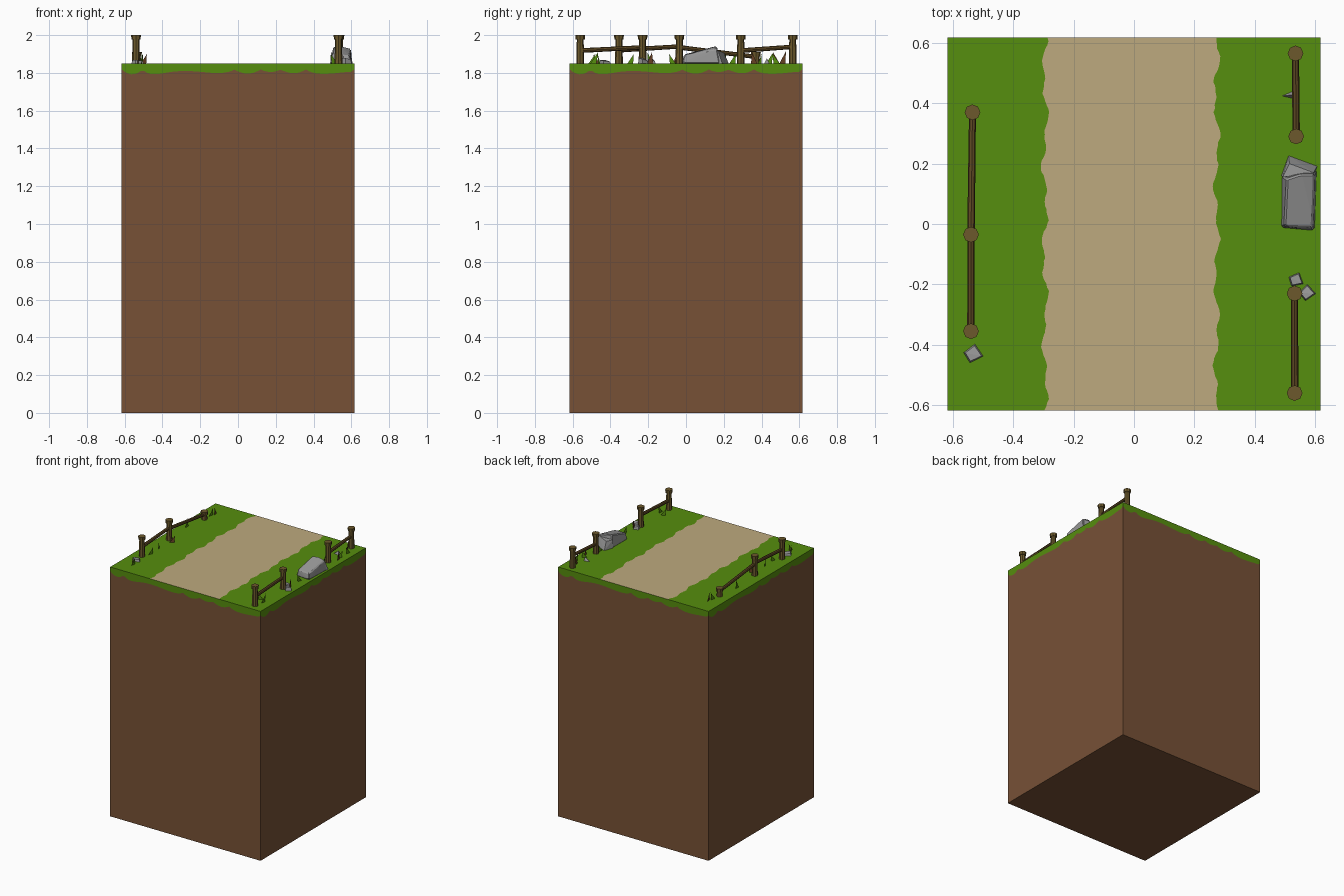
import bpy, bmesh, math, random
from mathutils import Vector

if "Cube" in bpy.data.objects:
    bpy.data.objects.remove(bpy.data.objects["Cube"])

random.seed(4)
H, TOP = 0.617, 1.85


def mat(name, r, g, b):
    m = bpy.data.materials.new(name)
    m.diffuse_color = [((c / 255 + 0.055) / 1.055) ** 2.4 if c > 10 else c / 255 / 12.92
                       for c in (r, g, b)] + [1]
    m.use_nodes = True
    m.node_tree.nodes["Principled BSDF"].inputs["Base Color"].default_value = m.diffuse_color
    return m


DIRT = mat("dirt brown", 119, 81, 54)
GRASS = mat("grass green", 86, 142, 14)
SAND = mat("path sand", 190, 170, 126)
WOOD = mat("post wood", 108, 89, 44)
RAIL = mat("rail wood", 94, 72, 35)
STONE = mat("stone grey", 152, 152, 152)
BLADE = mat("dry blade brown", 105, 66, 36)


def finish(name, bm, *mats):
    me = bpy.data.meshes.new(name)
    bm.to_mesh(me)
    bm.free()
    for m in mats:
        me.materials.append(m)
    ob = bpy.data.objects.new(name, me)
    bpy.context.collection.objects.link(ob)
    return ob


# soil block with a scalloped grass fringe around the top
def lobes(t):
    w = 0.5 * t + 0.06 * math.sin(3.1 * t * math.pi)
    return TOP - 0.03 - 0.03 * abs(math.sin(math.pi * w * 11)) ** 0.7 * (0.75 + 0.25 * math.sin(17 * t))


N = 72
corners = [Vector((-H, -H)), Vector((H, -H)), Vector((H, H)), Vector((-H, H))]
bm = bmesh.new()
rings = []
for s in range(4):
    a, b = corners[s], corners[(s + 1) % 4]
    for i in range(N):
        p = a.lerp(b, i / N)
        rings.append([bm.verts.new((p.x, p.y, z)) for z in (0, lobes(i / N), TOP)])
for i, r in enumerate(rings):
    q = rings[(i + 1) % len(rings)]
    for k in range(2):
        f = bm.faces.new((r[k], q[k], q[k + 1], r[k + 1]))
        f.material_index = k
bm.faces.new([r[0] for r in reversed(rings)])
finish("soil_block", bm, DIRT, GRASS)

# top surface: grass, path with ragged edges, grass
def ragged(y, phase):
    return 0.007 * math.sin(21 * y + phase) + 0.006 * math.sin(53 * y + 2 * phase) + random.uniform(-.002, .002)


bm = bmesh.new()
rows = []
for i in range(101):
    y = -H + 2 * H * i / 100
    xs = (-H, -0.295 + ragged(y, 0.5), 0.274 + ragged(y, 2.2), H)
    rows.append([bm.verts.new((x, y, TOP)) for x in xs])
for a, b in zip(rows, rows[1:]):
    for k in range(3):
        f = bm.faces.new((a[k], a[k + 1], b[k + 1], b[k]))
        f.material_index = int(k == 1)
finish("ground_top", bm, GRASS, SAND)


# octagonal tapered bar between two points
def bar(name, p, q, r1, r2, m, sides=8):
    p, q = Vector(p), Vector(q)
    d = q - p
    bm = bmesh.new()
    bmesh.ops.create_cone(bm, cap_ends=True, segments=sides, radius1=r1, radius2=r2, depth=d.length)
    bm.transform(d.to_track_quat('Z', 'Y').to_matrix().to_4x4())
    bmesh.ops.translate(bm, vec=(p + q) / 2, verts=bm.verts)
    return finish(name, bm, m)


def post(x, y, top=2.0):
    bar("fence_post", (x, y, TOP - 0.001), (x, y, top - 0.02), 0.021, 0.018, WOOD)
    bar("post_cap", (x, y, top - 0.024), (x, y, top), 0.024, 0.026, WOOD)


# fences: posts as (x, y, top) and rails joining neighbours as z pairs
fences = [
    ([(-0.54, -0.355, 2), (-0.54, -0.035, 2), (-0.535, 0.37, 1.91)], [(1.92, 1.94), (1.935, 1.885)]),
    ([(0.532, -0.56, 2), (0.532, -0.23, 2)], [(1.918, 1.935)]),
    ([(0.537, 0.29, 2), (0.535, 0.565, 2)], [(1.918, 1.938)]),
]
for posts, rails in fences:
    for p in posts:
        post(*p)
    for (a, b), (za, zb) in zip(zip(posts, posts[1:]), rails):
        bar("fence_rail", (a[0], a[1], za), (b[0], b[1], zb), 0.0125, 0.0115, RAIL)


# rocks as convex hulls
def rock(name, pts, bevel=0.0):
    bm = bmesh.new()
    for p in pts:
        bm.verts.new((p[0], p[1], TOP - 0.002 + p[2]))
    bmesh.ops.convex_hull(bm, input=bm.verts[:])
    bmesh.ops.dissolve_limit(bm, angle_limit=0.05, verts=bm.verts[:], edges=bm.edges[:])
    if bevel:
        bmesh.ops.bevel(bm, geom=bm.edges[:], offset=bevel, segments=1, affect='EDGES')
    bmesh.ops.recalc_face_normals(bm, faces=bm.faces[:])
    return finish(name, bm, STONE)


rock("large_rock", [(0.488, -0.012, 0), (0.598, -0.022, 0), (0.605, 0.18, 0), (0.49, 0.16, 0),
                    (0.497, -0.008, 0.05), (0.592, -0.012, 0.045), (0.598, 0.165, 0.08),
                    (0.505, 0.15, 0.092), (0.55, 0.165, 0.092)], 0.006)
rock("rock_wedge", [(0.488, 0.16, 0), (0.512, 0.227, 0), (0.607, 0.192, 0), (0.598, 0.165, 0),
                    (0.492, 0.155, 0.06), (0.595, 0.17, 0.07), (0.515, 0.2, 0.06)])


def small_rock(x, y, s, h, ang):
    pts = []
    for k, (u, v) in enumerate([(-1, -.8), (1, -1), (.9, 1), (-1, .8)]):
        c, n = math.cos(ang), math.sin(ang)
        for f, z in ((1, 0), (0.8, h * (1 - 0.2 * (k % 3)))):
            pts.append((x + f * s * (u * c - v * n), y + f * s * (u * n + v * c), z))
    rock("small_rock", pts)


small_rock(-0.533, -0.43, 0.025, 0.02, 0.55)
small_rock(0.536, -0.185, 0.02, 0.026, 0.3)
small_rock(0.573, -0.228, 0.021, 0.03, 0.7)
rock("stone_chip", [(0.488, 0.424, 0), (0.53, 0.442, 0), (0.53, 0.414, 0), (0.528, 0.428, 0.03)])


# upright grass blades, flat triangles: x, y, angle, height, lean
blades = [
    (-0.51, -0.50, 1.4, 0.05, 0.02), (-0.53, -0.47, 1.8, 0.045, -0.02), (-0.51, -0.295, 1.2, 0.05, 0.02),
    (-0.515, -0.19, 1.9, 0.06, -0.015), (-0.50, -0.06, 0.5, 0.05, 0.02), (-0.56, 0.20, 1.5, 0.06, 0.01),
    (-0.53, 0.44, 1.3, 0.055, 0.02), (-0.52, 0.48, 1.8, 0.06, -0.02),
    (0.55, -0.49, 1.4, 0.06, 0.025), (0.51, -0.46, 0.4, 0.05, -0.02), (0.56, -0.19, 1.7, 0.06, 0.01),
    (0.555, -0.07, 1.3, 0.05, -0.02), (0.53, 0.245, 1.5, 0.05, 0.02), (0.575, 0.36, 1.7, 0.06, -0.01),
    (0.56, 0.39, 0.6, 0.05, 0.02), (0.57, 0.48, 1.4, 0.055, -0.025), (0.54, 0.51, 1.8, 0.065, 0.02),
]
for i, (x, y, ang, h, lean) in enumerate(blades):
    d = Vector((math.cos(ang), math.sin(ang), 0))
    base = Vector((x, y, TOP))
    bm = bmesh.new()
    bm.faces.new([bm.verts.new(p) for p in (base - d * 0.016, base + d * 0.016,
                                            base + d * lean + Vector((0, 0, h)))])
    finish("grass_blade", bm, BLADE if i % 3 == 1 else GRASS)
